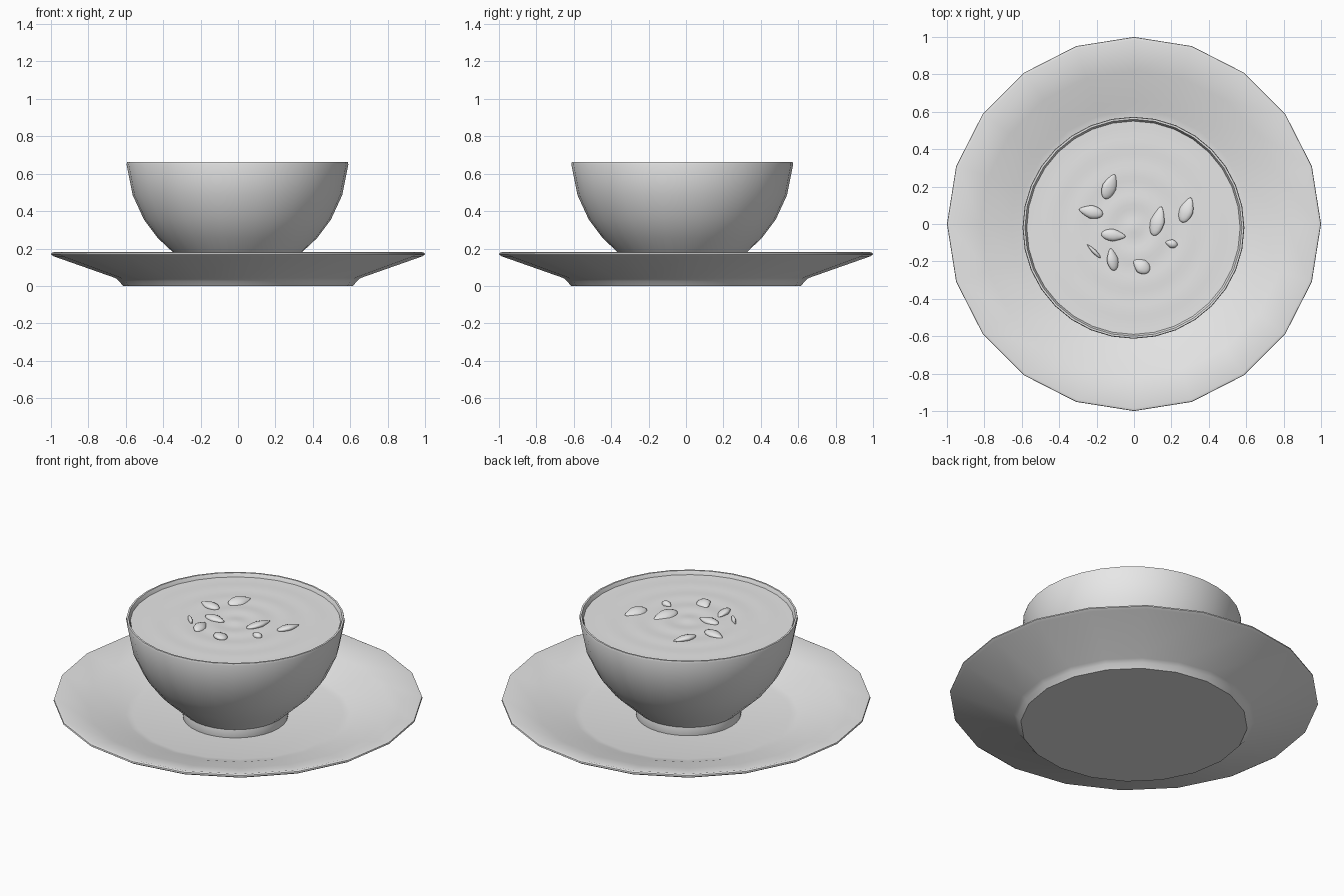
import bpy, bmesh, math
from mathutils import Matrix, Vector

cube = bpy.data.objects.get("Cube")
if cube:
    bpy.data.objects.remove(cube, do_unlink=True)

# Single plain material
mat = bpy.data.materials.new("light grey")
mat.use_nodes = True
grey = (0.8, 0.8, 0.8, 1)
mat.diffuse_color = grey
mat.node_tree.nodes["Principled BSDF"].inputs["Base Color"].default_value = grey


def finish(name, bm, angle=40):
    bmesh.ops.recalc_face_normals(bm, faces=bm.faces[:])
    mesh = bpy.data.meshes.new(name)
    bm.to_mesh(mesh)
    bm.free()
    mesh.materials.append(mat)
    obj = bpy.data.objects.new(name, mesh)
    bpy.context.collection.objects.link(obj)
    bpy.ops.object.select_all(action='DESELECT')
    obj.select_set(True)
    bpy.context.view_layer.objects.active = obj
    bpy.ops.object.shade_smooth_by_angle(angle=math.radians(angle))
    return obj


def lathe(name, profile, sides, center=(0, 0), angle=40):
    """Spin an (r, z) profile that starts and ends on the axis."""
    bm = bmesh.new()
    verts = [bm.verts.new((r, 0, z)) for r, z in profile]
    edges = [bm.edges.new(pair) for pair in zip(verts, verts[1:])]
    bmesh.ops.spin(bm, geom=verts + edges, cent=(0, 0, 0), axis=(0, 0, 1),
                   angle=math.tau, steps=sides, use_merge=True)
    bmesh.ops.remove_doubles(bm, verts=bm.verts[:], dist=0.0005)
    bmesh.ops.translate(bm, verts=bm.verts[:], vec=(*center, 0))
    return finish(name, bm, angle)


# Saucer with a flat base and a wide sloping rim
lathe("saucer", [(0, 0), (0.615, 0), (0.635, 0.025), (0.655, 0.042), (0.985, 0.158),
                 (1.0, 0.168), (0.998, 0.176), (0.985, 0.18), (0.82, 0.138),
                 (0.66, 0.1), (0.61, 0.083), (0.57, 0.075), (0, 0.075)], 20)

# Bowl with a foot ring, open at the top
BOWL = (-0.003, -0.02)
lathe("bowl", [(0, 0.076), (0.285, 0.076), (0.288, 0.1), (0.285, 0.125), (0.345, 0.18),
               (0.425, 0.255), (0.5, 0.355), (0.56, 0.485), (0.593, 0.65),
               (0.59, 0.662), (0.58, 0.662), (0.572, 0.645), (0.54, 0.5),
               (0.47, 0.36), (0.33, 0.21), (0, 0.17)], 32, BOWL)

# Soup surface with faint ripples, closed underneath
ripples = [(r / 40, 0.641 + 0.003 * math.cos(r * 1.05) * math.exp(-r / 14))
           for r in range(23)]
lathe("soup", ripples + [(0.57, 0.641), (0.54, 0.52), (0, 0.52)], 32, BOWL)

# Seeds: x, y, length, width, direction of the tip, roll (degrees)
seeds = [(-0.13, 0.2, 0.14, 0.08, 68, 15), (-0.23, 0.065, 0.13, 0.07, 168, 0),
         (-0.11, -0.06, 0.13, 0.065, -6, 0), (0.125, 0.015, 0.16, 0.08, 75, -15),
         (0.28, 0.075, 0.14, 0.08, 70, -15), (0.2, -0.105, 0.065, 0.045, 165, 0),
         (0.04, -0.225, 0.1, 0.08, 145, 10), (-0.115, -0.19, 0.12, 0.065, 100, 20),
         (-0.215, -0.145, 0.1, 0.022, 135, 0)]
for i, (x, y, length, width, turn, roll) in enumerate(seeds, 1):
    bm = bmesh.new()
    bmesh.ops.create_uvsphere(bm, u_segments=12, v_segments=10, radius=1,
                              matrix=Matrix.Rotation(math.pi / 2, 4, 'Y'))
    for v in bm.verts:
        # Pinch the front half into a point
        if v.co.x > 0:
            taper = 1 - 0.45 * v.co.x
            v.co.y *= taper
            v.co.z *= taper
        v.co = Vector((v.co.x * length / 2, v.co.y * width / 2, v.co.z * 0.018))
    place = (Matrix.Translation((x, y, 0.643)) @ Matrix.Rotation(math.radians(turn), 4, 'Z')
             @ Matrix.Rotation(math.radians(roll), 4, 'X'))
    bmesh.ops.transform(bm, matrix=place, verts=bm.verts[:])
    finish("seed_%d" % i, bm, 60)
